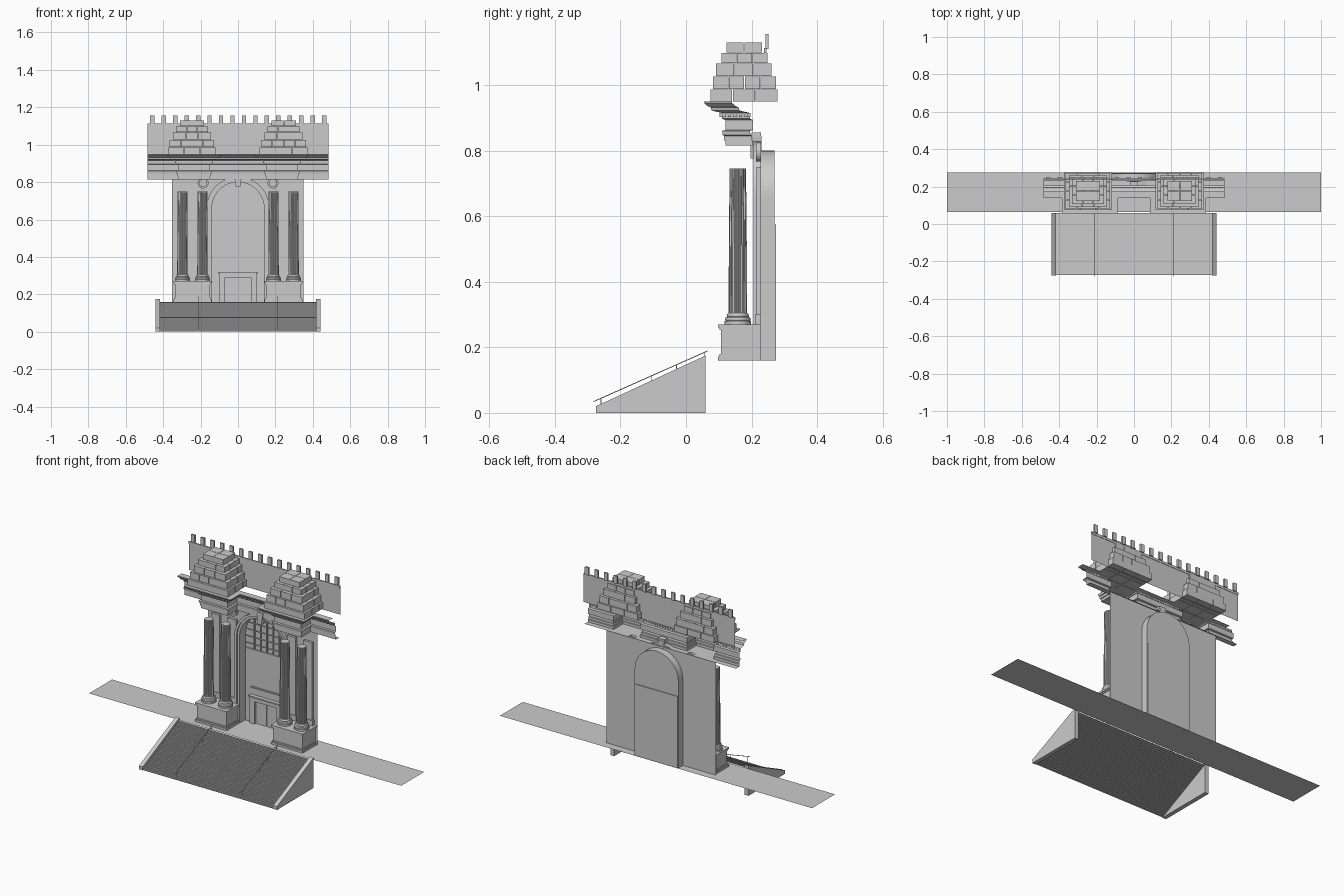
import bpy, bmesh, math

if "Cube" in bpy.data.objects:
    bpy.data.objects.remove(bpy.data.objects["Cube"])

stone = bpy.data.materials.new("grey_stone")
stone.diffuse_color = (0.6, 0.6, 0.6, 1)
stone.use_nodes = True
stone.node_tree.nodes["Principled BSDF"].inputs["Base Color"].default_value = stone.diffuse_color


def finish(name, bm, recalc=True):
    bmesh.ops.remove_doubles(bm, verts=bm.verts, dist=1e-6)
    if recalc:
        bmesh.ops.recalc_face_normals(bm, faces=bm.faces)
    me = bpy.data.meshes.new(name)
    bm.to_mesh(me)
    bm.free()
    me.materials.append(stone)
    ob = bpy.data.objects.new(name, me)
    bpy.context.scene.collection.objects.link(ob)
    return ob


def add_box(bm, x0, x1, y0, y1, z0, z1):
    vs = bmesh.ops.create_cube(bm, size=1)["verts"]
    for v in vs:
        v.co = ((x0 + x1) / 2 + v.co.x * (x1 - x0),
                (y0 + y1) / 2 + v.co.y * (y1 - y0),
                (z0 + z1) / 2 + v.co.z * (z1 - z0))


def boxes(name, items):
    bm = bmesh.new()
    for b in items:
        add_box(bm, *b)
    return finish(name, bm)


def sheet(name, pts):
    bm = bmesh.new()
    bm.faces.new([bm.verts.new(p) for p in pts])
    return finish(name, bm, False)


def loft(name, rows, closed=False, caps=False):
    bm = bmesh.new()
    grid = [[bm.verts.new(p) for p in r] for r in rows]
    n = len(rows[0])
    for a, b in zip(grid, grid[1:]):
        for i in range(n if closed else n - 1):
            j = (i + 1) % n
            bm.faces.new((a[i], a[j], b[j], b[i]))
    if caps:
        bm.faces.new(grid[0])
        bm.faces.new(grid[-1])
    return finish(name, bm, closed)


# Ground terrace
sheet("terrace", [(-1, .065, .16), (1, .065, .16), (1, .275, .16), (-1, .275, .16)])

# Wide stair flight with many fine steps
STEPS = 32
prof = []
for i in range(STEPS):
    y = -.272 + .332 * i / STEPS
    prof += [(y, .16 * i / STEPS), (y, .16 * (i + 1) / STEPS)]
prof.append((.06, .16))
loft("stairs", [[(x, y, z) for y, z in prof] for x in (.42, -.42)])

# Sloping side walls and thin handrails
for s, side in ((-1, "left"), (1, "right")):
    wedge = [(-.275, 0), (.06, 0), (.06, .175), (-.275, .02)]
    loft(side + "_stair_wall", [[(s * x, y, z) for y, z in wedge] for x in (.418, .442)],
         True, True)
    rail = [(-.282, .033), (.065, .187), (.065, .19), (-.282, .036)]
    loft(side + "_handrail", [[(s * x, y, z) for y, z in rail] for x in (.208, .211)],
         True, True)
    boxes(side + "_rail_posts", [(s * .21 - .001, s * .21 + .001, y, y + .002,
                                  (y + .275) * .477, (y + .275) * .45 + .035)
                                 for y in (-.26, -.105, -.03, .055)])

# Arched facade wall with niche
R, SPRING, WY = .14, .66, .2287


def arch(r, z0=.16, n=24):
    pts = [(-r, z0)]
    for i in range(n + 1):
        a = math.pi * (1 - i / n)
        pts.append((r * math.cos(a), SPRING + r * math.sin(a)))
    return pts + [(r, z0)]


outline = [(-.352, .16)] + arch(R) + [(.35, .16), (.35, .815), (-.352, .815)]
sheet("facade_wall", [(x, WY, z) for x, z in reversed(outline)])
loft("niche_lining", [[(x, y, z) for x, z in arch(R)] for y in (WY, .27)])
sheet("niche_back", [(x, .27, z) for x, z in reversed(arch(R))])
boxes("niche_lower_panel", [(-.138, .138, .266, .274, .16, .575)])

# Stepped arch surround
for name, r0, r1, y in (("inner_arch_band", R, .154, .214), ("outer_arch_band", .154, .168, .206)):
    a, b = arch(r0), arch(r1)
    loft(name, [[(p[0], WY, p[1]), (p[0], y, p[1]), (q[0], y, q[1]), (q[0], WY, q[1])]
                for p, q in zip(a, b)], True, True)

# Keystone
key = [(-.012, .775), (.012, .775), (.02, .845), (-.02, .845)]
loft("keystone", [[(x, y, z) for x, z in key] for y in (.197, .23)], True, True)
boxes("keystone_cap", [(-.022, .022, .2, .228, .84, .855)])

# Doorway surround inside the niche
boxes("door_surround", [
    (-.1, -.07, .25, .268, .16, .29), (.07, .1, .25, .268, .16, .29),
    (-.1, .1, .25, .268, .29, .312), (-.106, .106, .244, .268, .312, .32),
    (-.1, .1, .258, .268, .361, .368)])
boxes("door_leaves", [(-.066, -.002, .262, .268, .16, .286), (.002, .066, .262, .268, .16, .286)])

# Window tracery: paired lights and a ring of glazing bars
bars = [(x - .003, x + .003, .262, .27, .575, .76) for x in (-.08, -.04, 0, .04, .08)]
bars += [(-.136, .136, .262, .27, .575, .583)]
bars += [(-w, w, .264, .27, z, z + .003)
         for z, w in ((.61, .136), (.65, .136), (.69, .132), (.73, .115), (.76, .09))]
boxes("window_tracery", bars)

# Roundels beside the arch
for s in (-1, 1):
    rows = []
    for i in range(25):
        t = 2 * math.pi * i / 24
        rows.append([(s * .187 + r * math.cos(t), y, .795 + r * math.sin(t))
                     for r, y in ((.02, WY), (.02, .214), (.029, .214), (.029, WY))])
    loft("roundel", rows, True)

# Pedestals, wall strips and fluted columns
BASE = [(.04, .27), (.04, .28), (.037, .281), (.04, .285), (.037, .291),
        (.032, .294), (.034, .299), (.03, .304)]
for s in (-1, 1):
    def span(a, b):
        return (a, b) if s > 0 else (-b, -a)
    boxes("pedestal", [
        (*span(.142, .345), .098, WY, .16, .172), (*span(.146, .341), .102, WY, .172, .18),
        (*span(.15, .337), .107, WY, .18, .253), (*span(.146, .341), .102, WY, .253, .26),
        (*span(.142, .345), .098, WY, .26, .27)])
    for cx in (.19, .297):
        boxes("wall_strip", [(*span(cx - .027, cx + .027), .215, WY, .27, .75),
                             (*span(cx - .033, cx + .033), .211, WY, .27, .3)])

        def ring(r, z, depth=0, n=64):
            out = []
            for i in range(n):
                t = 2 * math.pi * i / n
                rr = r - depth * (i % 4 in (1, 2))
                out.append((s * cx + rr * math.cos(t), .158 + rr * math.sin(t), z))
            return out
        base = loft("column_base", [ring(r, z) for r, z in BASE], True, True)
        for p in base.data.polygons:
            p.use_smooth = len(p.vertices) == 4 and abs(p.normal.z) < .8
        loft("fluted_column", [ring(.028, .304, .003), ring(.0275, .5, .003),
                               ring(.025, .745, .003)], True, True)

# Entablature: moulding swept along a path that breaks forward over the columns
half = [(.15, .205), (.15, .12), (.32, .12), (.32, .205), (.485, .205)]
path = [(-x, y) for x, y in reversed(half)] + half
PROFILE = [(0, .815), (0, .83), (.004, .831), (.004, .845), (.008, .847), (.01, .86),
           (0, .862), (0, .893), (.01, .897), (.012, .915), (.025, .918), (.042, .922),
           (.045, .932), (.055, .936), (.065, .945), (.065, .95), (.03, .95)]


def offset(d):
    dirs = []
    for a, b in zip(path, path[1:]):
        l = math.dist(a, b)
        dirs.append(((b[1] - a[1]) / l, -(b[0] - a[0]) / l))
    out = []
    for i, p in enumerate(path):
        ns = {dirs[max(i - 1, 0)], dirs[min(i, len(dirs) - 1)]}
        out.append((p[0] + d * sum(n[0] for n in ns), p[1] + d * sum(n[1] for n in ns)))
    return out


loft("entablature", [[(x, y, z) for x, y in offset(d)] for d, z in PROFILE])
sheet("entablature_soffit", [(x, y, .815) for x, y in path[::-1]] +
      [(-.485, .235, .815), (.485, .235, .815)])

# Dentils under the cornice
teeth = []
line = offset(.012)
for a, b in zip(line, line[1:]):
    n = max(2, int(math.dist(a, b) / .016))
    for i in range(n):
        t = (i + .5) / n
        x, y = a[0] + (b[0] - a[0]) * t, a[1] + (b[1] - a[1]) * t
        teeth.append((x - .004, x + .004, y - .006, y + .004, .903, .914))
boxes("dentils", teeth)

# Attic screen with battlements
sheet("attic_wall", [(-.485, .243, .945), (.485, .243, .945), (.485, .243, 1.112), (-.485, .243, 1.112)])
boxes("attic_moulding", [(-.485, .485, .238, .245, 1.098, 1.112)])
boxes("battlements", [(-.47 + .0613 * i, -.447 + .0613 * i, .242, .252, 1.11, 1.155)
                      for i in range(16)])

# Stepped block pyramids: half width, y range, z range, blocks per side
TIERS = [(.13, .073, .28, .95, .986, 3), (.12, .082, .275, .988, 1.026, 4),
         (.102, .09, .262, 1.028, 1.065, 3), (.086, .107, .25, 1.067, 1.097, 3),
         (.066, .122, .232, 1.099, 1.13, 2)]
for cx, side in ((-.246, "left"), (.244, "right")):
    blocks = []
    for hw, y0, y1, z0, z1, n in TIERS:
        w, d = 2 * hw / n, (y1 - y0) / n
        for i in range(n):
            for j in range(n):
                x, y = cx - hw + i * w, y0 + j * d
                blocks.append((x + .001, x + w - .001, y + .001, y + d - .001, z0, z1))
    boxes(side + "_stepped_pyramid", blocks)
